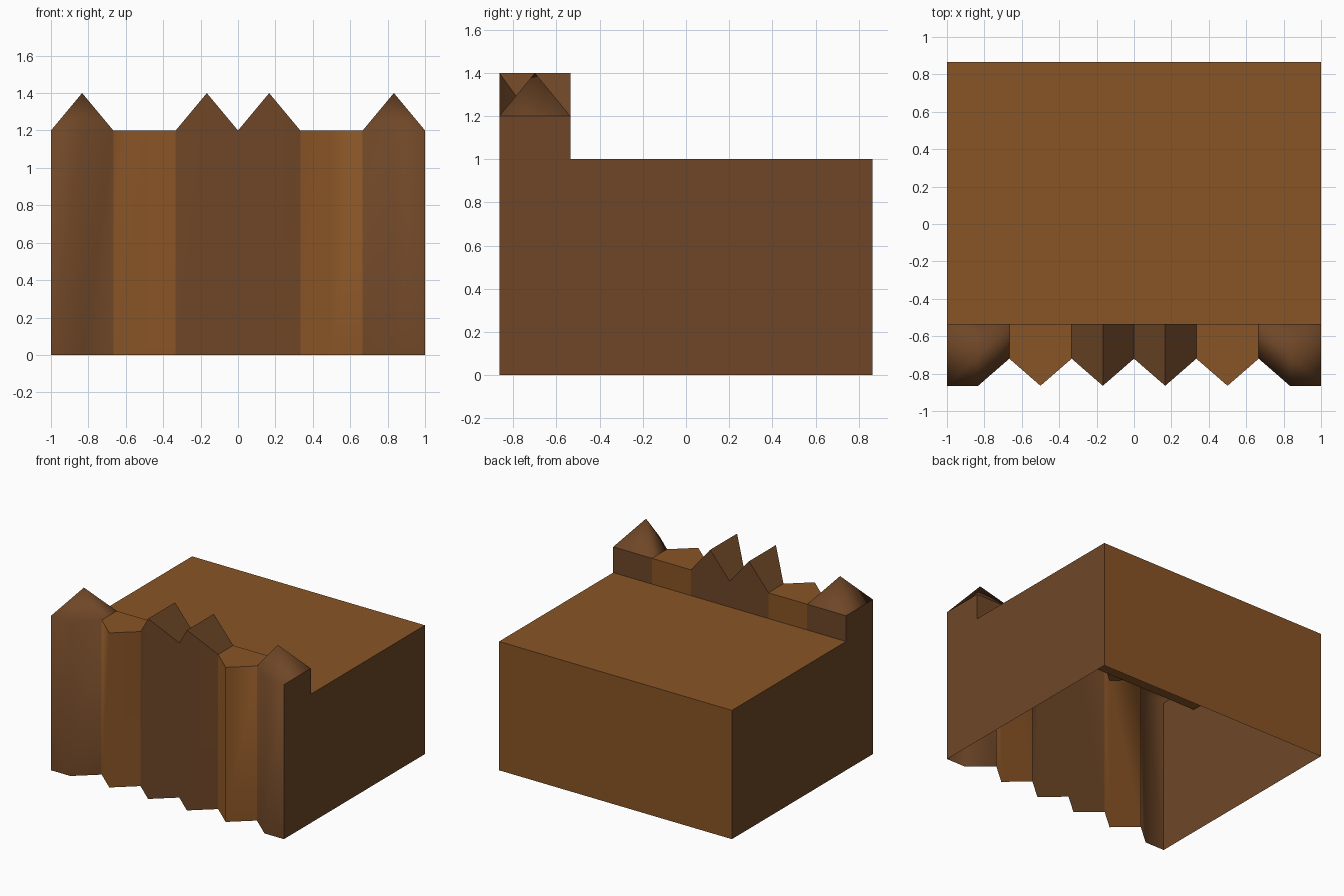
import bpy, bmesh

if "Cube" in bpy.data.objects:
    bpy.data.objects.remove(bpy.data.objects["Cube"])

Y_FRONT, Y_NOTCH, Y_WALL, Y_BACK = -0.865, -0.72, -0.535, 0.865
Z_TOP, Z_WALL, Z_PEAK = 1.0, 1.2, 1.4
LIGHT, DARK = 0, 1


def material(name, rgb):
    m = bpy.data.materials.new(name)
    m.diffuse_color = (*rgb, 1)
    m.use_nodes = True
    m.node_tree.nodes["Principled BSDF"].inputs["Base Color"].default_value = m.diffuse_color
    return m


bm = bmesh.new()
cache = {}


def vert(x, y, z):
    key = (round(x, 4), round(y, 4), round(z, 4))
    if key not in cache:
        cache[key] = bm.verts.new(key)
    return cache[key]


def face(points, colour, smooth=False):
    f = bm.faces.new([vert(*p) for p in points])
    f.material_index = colour
    f.smooth = smooth


# jagged front outline: twelve segments, two per plank
N = 12
xs = [-1 + i / 6 for i in range(N + 1)]
ys = [Y_FRONT if i % 2 or i in (0, N) else Y_NOTCH for i in range(N + 1)]
zs = [Z_PEAK if i in (5, 7) else Z_WALL for i in range(N + 1)]

for i in range(N):
    a, b = i, i + 1
    plank = i // 2
    colour = LIGHT if plank in (1, 4) else DARK
    fa, fb = (xs[a], ys[a], zs[a]), (xs[b], ys[b], zs[b])
    ra, rb = (xs[a], Y_WALL, zs[a]), (xs[b], Y_WALL, zs[b])
    # plank front
    face([(xs[a], ys[a], 0), (xs[b], ys[b], 0), fb, fa], colour, True)
    # riser behind the plank
    face([(xs[b], Y_WALL, Z_TOP), (xs[a], Y_WALL, Z_TOP), ra, rb], colour)
    # plank top: pointed caps on the outer planks, flat or gabled between
    if plank in (0, 5):
        apex = (xs[plank * 2 + 1], (Y_FRONT + Y_WALL) / 2, Z_PEAK)
        face([fa, fb, apex], colour, True)
        face([rb, ra, apex], colour, True)
        if i in (0, N - 2):
            face([ra, fa, apex], colour, True)
        else:
            face([fb, rb, apex], colour, True)
    else:
        face([fa, fb, rb, ra], colour)

# stepped sides, following the height of the front wall
for x in (-1, 1):
    face([(x, Y_FRONT, 0), (x, Y_BACK, 0), (x, Y_BACK, Z_TOP),
          (x, Y_WALL, Z_TOP), (x, Y_WALL, Z_WALL), (x, Y_FRONT, Z_WALL)], DARK)

# back wall and deck; the underside is open
face([(1, Y_BACK, 0), (-1, Y_BACK, 0), (-1, Y_BACK, Z_TOP), (1, Y_BACK, Z_TOP)], LIGHT)
face([(x, Y_WALL, Z_TOP) for x in xs] + [(1, Y_BACK, Z_TOP), (-1, Y_BACK, Z_TOP)], LIGHT)

bmesh.ops.recalc_face_normals(bm, faces=bm.faces[:])
mesh = bpy.data.meshes.new("planked_block")
bm.to_mesh(mesh)
bm.free()
mesh.materials.append(material("light brown wood", (0.25, 0.089, 0.019)))
mesh.materials.append(material("dark brown wood", (0.158, 0.062, 0.020)))
bpy.context.collection.objects.link(bpy.data.objects.new("planked_block", mesh))
